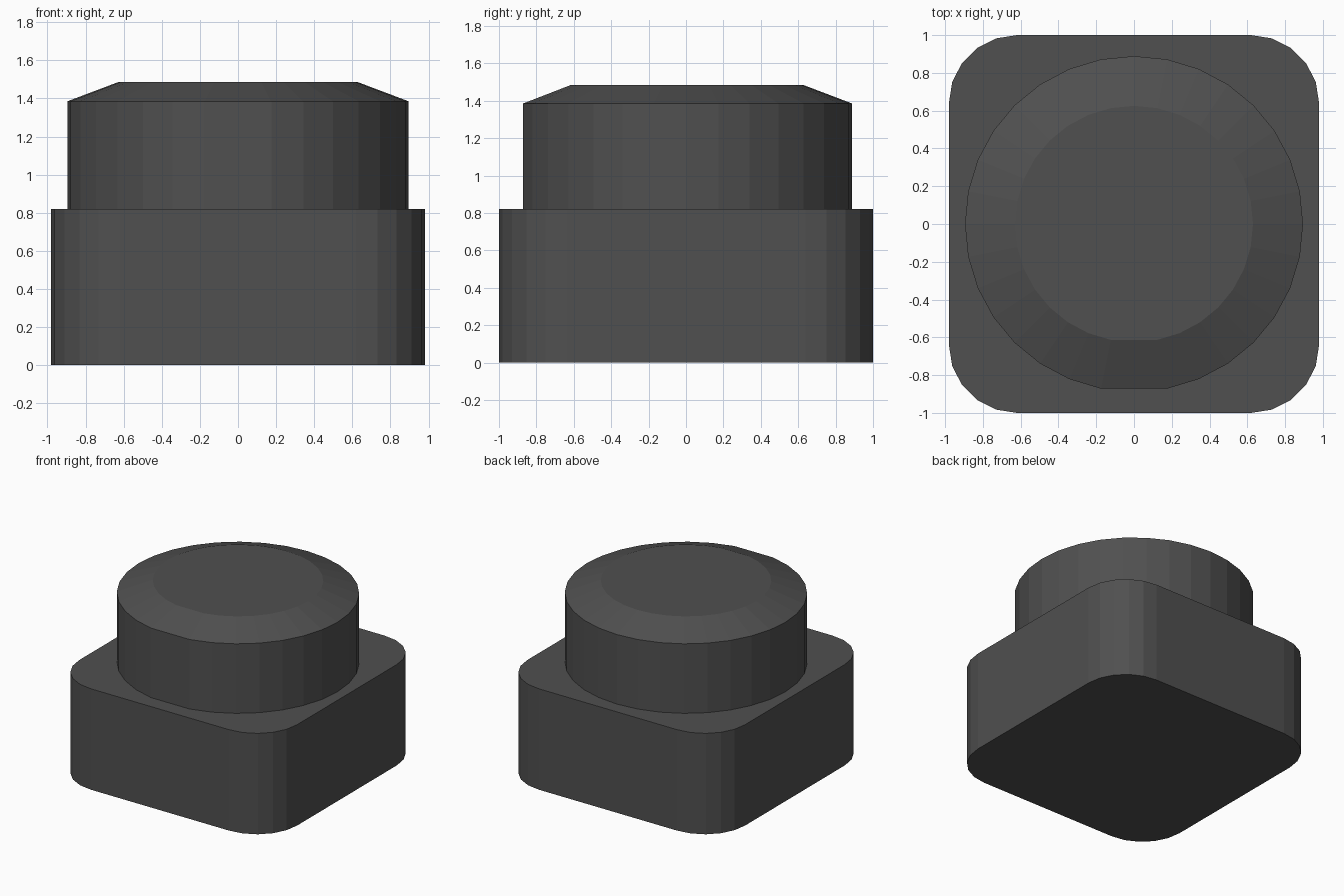
import bpy, bmesh
from math import cos, sin, pi, radians

if "Cube" in bpy.data.objects:
    bpy.data.objects.remove(bpy.data.objects["Cube"])

dark = bpy.data.materials.new("dark_grey")
dark.diffuse_color = (0.08, 0.08, 0.08, 1)
dark.use_nodes = True
dark.node_tree.nodes["Principled BSDF"].inputs["Base Color"].default_value = dark.diffuse_color


def loft(name, rings):
    """Skin closed rings of points and cap both ends."""
    bm = bmesh.new()
    loops = [[bm.verts.new(p) for p in ring] for ring in rings]
    n = len(loops[0])
    for a, b in zip(loops, loops[1:]):
        for i in range(n):
            j = (i + 1) % n
            bm.faces.new((a[i], a[j], b[j], b[i]))
    bm.faces.new(loops[0][::-1])
    bm.faces.new(loops[-1])
    mesh = bpy.data.meshes.new(name)
    bm.to_mesh(mesh)
    bm.free()
    mesh.materials.append(dark)
    obj = bpy.data.objects.new(name, mesh)
    bpy.context.collection.objects.link(obj)
    return obj


def rounded_rect(hx, hy, r, z, segments=5):
    points = []
    for k, (sx, sy) in enumerate(((1, 1), (-1, 1), (-1, -1), (1, -1))):
        for i in range(segments + 1):
            a = (k + i / segments) * pi / 2
            points.append((sx * (hx - r) + r * cos(a), sy * (hy - r) + r * sin(a), z))
    return points


def knob_ring(r, z):
    # 32-step circle with a small flat at the front
    steps = [radians(-90 + 11.25 * i) for i in range(1, 32)]
    return [(r * cos(a), r * 0.993 * sin(a), z) for a in steps]


# Square base with rounded corners
loft("base", [rounded_rect(0.98, 1.0, 0.36, z) for z in (0, 0.82)])

# Round button with a sloped rim
loft("button", [knob_ring(0.895, 0.82), knob_ring(0.895, 1.385), knob_ring(0.63, 1.485)])
